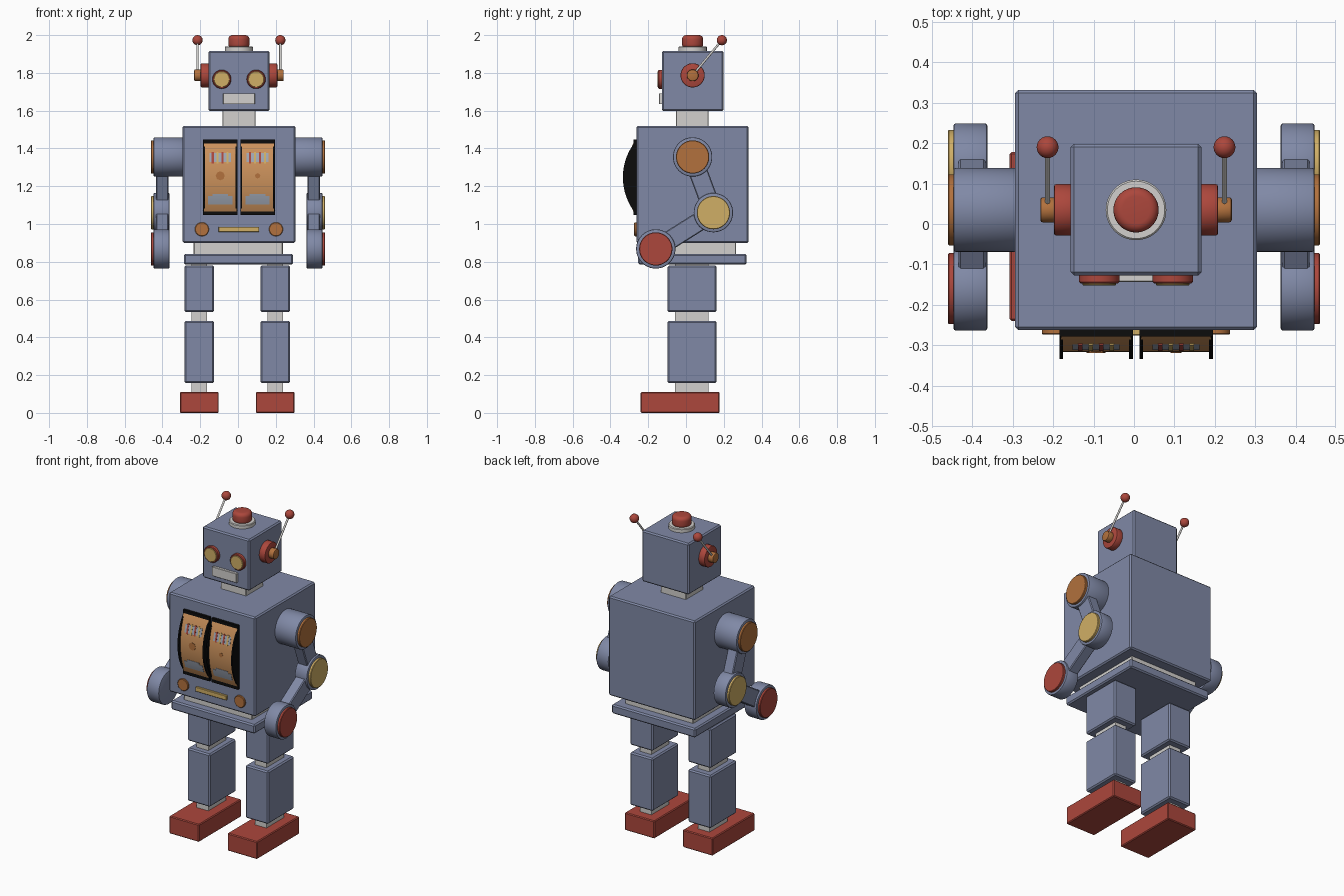
import bpy, bmesh, math
from mathutils import Vector, Matrix

if "Cube" in bpy.data.objects:
    bpy.data.objects.remove(bpy.data.objects["Cube"])


def srgb(r, g, b):
    f = lambda c: c / 12.92 if c <= 0.04045 else ((c + 0.055) / 1.055) ** 2.4
    return (f(r / 255), f(g / 255), f(b / 255), 1)


MATS = {}
for key, rgb in {"slate_blue": (128, 137, 166), "red": (172, 71, 60), "copper": (178, 113, 61),
                 "brass": (208, 175, 102), "light_grey": (210, 208, 205), "black": (12, 12, 12),
                 "tan": (204, 146, 92), "pale_steel": (160, 168, 182)}.items():
    MATS[key] = bpy.data.materials.new(key)
    MATS[key].diffuse_color = srgb(*rgb)


def finish(bm, name, mat, bevel=0.0, segs=1):
    bmesh.ops.recalc_face_normals(bm, faces=bm.faces)
    if bevel:
        edges = [e for e in bm.edges if len(e.link_faces) == 2 and e.calc_face_angle() > 0.6]
        bmesh.ops.bevel(bm, geom=edges, offset=bevel, segments=segs, profile=0.5,
                        affect='EDGES', clamp_overlap=True)
    me = bpy.data.meshes.new(name)
    bm.to_mesh(me)
    bm.free()
    me.materials.append(MATS[mat])
    me.shade_smooth()
    me.set_sharp_from_angle(angle=math.radians(30))
    ob = bpy.data.objects.new(name, me)
    bpy.context.collection.objects.link(ob)
    return ob


def box(name, x, y, z, mat, bevel=0.008):
    """Box from (min, max) ranges."""
    bm = bmesh.new()
    bmesh.ops.create_cube(bm, size=1)
    for v in bm.verts:
        v.co = Vector([(r[0] + r[1]) / 2 + c * (r[1] - r[0]) for c, r in zip(v.co, (x, y, z))])
    return finish(bm, name, mat, bevel)


def rod(name, a, b, r, mat, bevel=0.0, segs=1, sides=48):
    """Cylinder from point a to point b."""
    a, b = Vector(a), Vector(b)
    bm = bmesh.new()
    m = Matrix.Translation((a + b) / 2) @ (b - a).to_track_quat('Z', 'Y').to_matrix().to_4x4()
    bmesh.ops.create_cone(bm, cap_ends=True, segments=sides, radius1=r, radius2=r,
                          depth=(b - a).length, matrix=m)
    return finish(bm, name, mat, bevel, segs)


def prism(name, pts, x0, x1, mat, bevel=0.0):
    """Side profile of (y, z) points, extruded along x."""
    bm = bmesh.new()
    f = bm.faces.new([bm.verts.new((x0, y, z)) for y, z in pts])
    ext = bmesh.ops.extrude_face_region(bm, geom=[f])["geom"]
    bmesh.ops.translate(bm, vec=(x1 - x0, 0, 0),
                        verts=[v for v in ext if isinstance(v, bmesh.types.BMVert)])
    return finish(bm, name, mat, bevel)


CX = 0.005      # body axis
CY = 0.035
BLUE = "slate_blue"

# Body blocks
box("torso", (-0.294, 0.304), (-0.263, 0.332), (0.90, 1.52), BLUE)
box("waist", (-0.235, 0.237), (-0.20, 0.265), (0.835, 0.905), "light_grey", 0.004)
box("pelvis", (-0.287, 0.292), (-0.253, 0.32), (0.785, 0.842), BLUE)
box("neck", (CX - 0.088, CX + 0.088), (-0.053, 0.12), (1.51, 1.605), "light_grey", 0.004)
box("head", (CX - 0.162, CX + 0.162), (-0.127, 0.198), (1.597, 1.917), BLUE)

# Head top lamp
rod("lamp_ring", (CX, CY, 1.91), (CX, CY, 1.94), 0.075, "light_grey", 0.004)
rod("lamp", (CX, CY, 1.93), (CX, CY, 2.0), 0.056, "red", 0.022, 5)

# Face
box("mouth", (CX - 0.085, CX + 0.085), (-0.143, -0.12), (1.634, 1.692), "light_grey", 0.002)
for s, side in ((-1, "left"), (1, "right")):
    x = CX + s * 0.091
    rod("eye_rim_" + side, (x, -0.12, 1.766), (x, -0.147, 1.766), 0.05, "red", 0.004)
    rod("eye_" + side, (x, -0.12, 1.766), (x, -0.152, 1.766), 0.042, "brass", 0.002)

    # Ears and antennae
    at = lambda d: (CX + s * d, CY, 1.787)
    rod("ear_" + side, at(0.15), at(0.203), 0.064, "red", 0.006, 2)
    rod("ear_knob_" + side, at(0.19), at(0.237), 0.031, "copper", 0.006, 2)
    tip = Vector((CX + s * 0.219, 0.19, 1.973))
    rod("antenna_" + side, (tip.x, CY, 1.787), tip, 0.006, "light_grey", sides=16)
    bm = bmesh.new()
    bmesh.ops.create_uvsphere(bm, u_segments=24, v_segments=16, radius=0.027,
                              matrix=Matrix.Translation(tip))
    finish(bm, "antenna_ball_" + side, "red")

    # Arms: three joint drums with coloured caps, joined by bars
    joints = [("shoulder", (CY, 1.355), 0.29, "copper"), ("elbow", (0.145, 1.06), 0.363, "brass"),
              ("hand", (-0.16, 0.868), 0.363, "red")]
    for name, (y, z), inner, mat in joints:
        rod(f"{name}_{side}", (s * inner, y, z), (s * 0.447, y, z), 0.104, BLUE, 0.006, 2)
        rod(f"{name}_cap_{side}", (s * 0.44, y, z), (s * 0.461, y, z), 0.088, mat, 0.003)
    for (n, p, _, _), (_, q, _, _), part in ((*joints[0:2], "upper_arm"), (*joints[1:3], "forearm")):
        p, q = Vector(p), Vector(q)
        d = (q - p).normalized()
        w = Vector((-d.y, d.x)) * 0.05
        prism(f"{part}_{side}", [p + w, p - w, q - w, q + w], s * 0.367, s * 0.435, BLUE, 0.005)

    # Legs
    lx = -0.004 + s * 0.201
    for part, w, y, z, mat, bev in (
            ("thigh", 0.079, (-0.098, 0.162), (0.533, 0.78), BLUE, 0.008),
            ("hip", 0.04, (-0.058, 0.118), (0.76, 0.80), "light_grey", 0),
            ("knee", 0.04, (-0.058, 0.118), (0.47, 0.545), "light_grey", 0),
            ("shin", 0.079, (-0.098, 0.162), (0.157, 0.487), BLUE, 0.008),
            ("ankle", 0.04, (-0.058, 0.118), (0.10, 0.17), "light_grey", 0),
            ("foot", 0.103, (-0.24, 0.178), (0.0, 0.11), "red", 0.005)):
        box(f"{part}_{side}", (lx - w, lx + w), y, z, mat, bev)

    # Chest button
    bx = CX + s * 0.196
    rod("button_" + side, (bx, -0.25, 0.972), (bx, -0.274, 0.972), 0.037, "copper", 0.003)
box("chest_slot", (CX - 0.107, CX + 0.107), (-0.276, -0.25), (0.957, 0.985), "brass", 0.002)

# Chest reels
RZ = 1.247


def arc(cy, r, z0, z1, n=20):
    """Points on a forward-bulging arc, z offsets z0..z1 from the reel centre."""
    zs = [z0 + (z1 - z0) * i / n for i in range(n + 1)]
    return [(cy - math.sqrt(r * r - z * z), RZ + z) for z in zs]


def reel_plate(name, x0, x1, z0, z1, mat, lift=0.002):
    front = arc(0.131, 0.448 + lift, z0, z1, 4)
    back = arc(0.131, 0.445, z0, z1, 4)[::-1]
    prism(name, front + back, x0, x1, mat)


for s, side in ((-1, "left"), (1, "right")):
    inner, outer = CX + s * 0.008, CX + s * 0.19
    mid = (inner + outer) / 2
    lo, hi = sorted((inner, outer))
    box("reel_back_" + side, (lo, hi), (-0.279, -0.25), (RZ - 0.2, RZ + 0.2), "black", 0)
    prism("reel_" + side, [(-0.25, RZ + 0.185), (-0.25, RZ - 0.185)] +
          arc(0.131, 0.448, -0.185, 0.185), lo + 0.004, hi - 0.004, "tan")
    for i, x in enumerate((lo, hi - 0.009)):
        prism(f"reel_rim_{side}_{i}", arc(-0.03, 0.304, -0.205, 0.205, 32), x, x + 0.009, "black")

    # Painted reel symbols: striped block, small spot and wide plaque
    reel_plate("striped_symbol_" + side, mid - 0.058, mid + 0.058, 0.08, 0.128, "pale_steel")
    for i in range(4):
        x = mid - 0.045 + i * 0.026
        reel_plate(f"symbol_stripe_{side}_{i}", x, x + 0.011, 0.074, 0.134,
                   ("red", "brass")[i % 2], 0.003)
    r = 0.024 if s < 0 else 0.014
    rod("spot_symbol_" + side, (mid, -0.31, RZ + 0.008), (mid, -0.319, RZ + 0.008), r,
        "copper", sides=8)
    reel_plate("plaque_symbol_" + side, mid - 0.064, mid + 0.064, -0.145, -0.1, "pale_steel")
    reel_plate("plaque_top_" + side, mid - 0.042, mid + 0.042, -0.1, -0.087, "pale_steel")

for m in bpy.data.materials:
    if m.users and not m.is_grease_pencil:
        m.use_nodes = True
        m.node_tree.nodes["Principled BSDF"].inputs["Base Color"].default_value = m.diffuse_color
